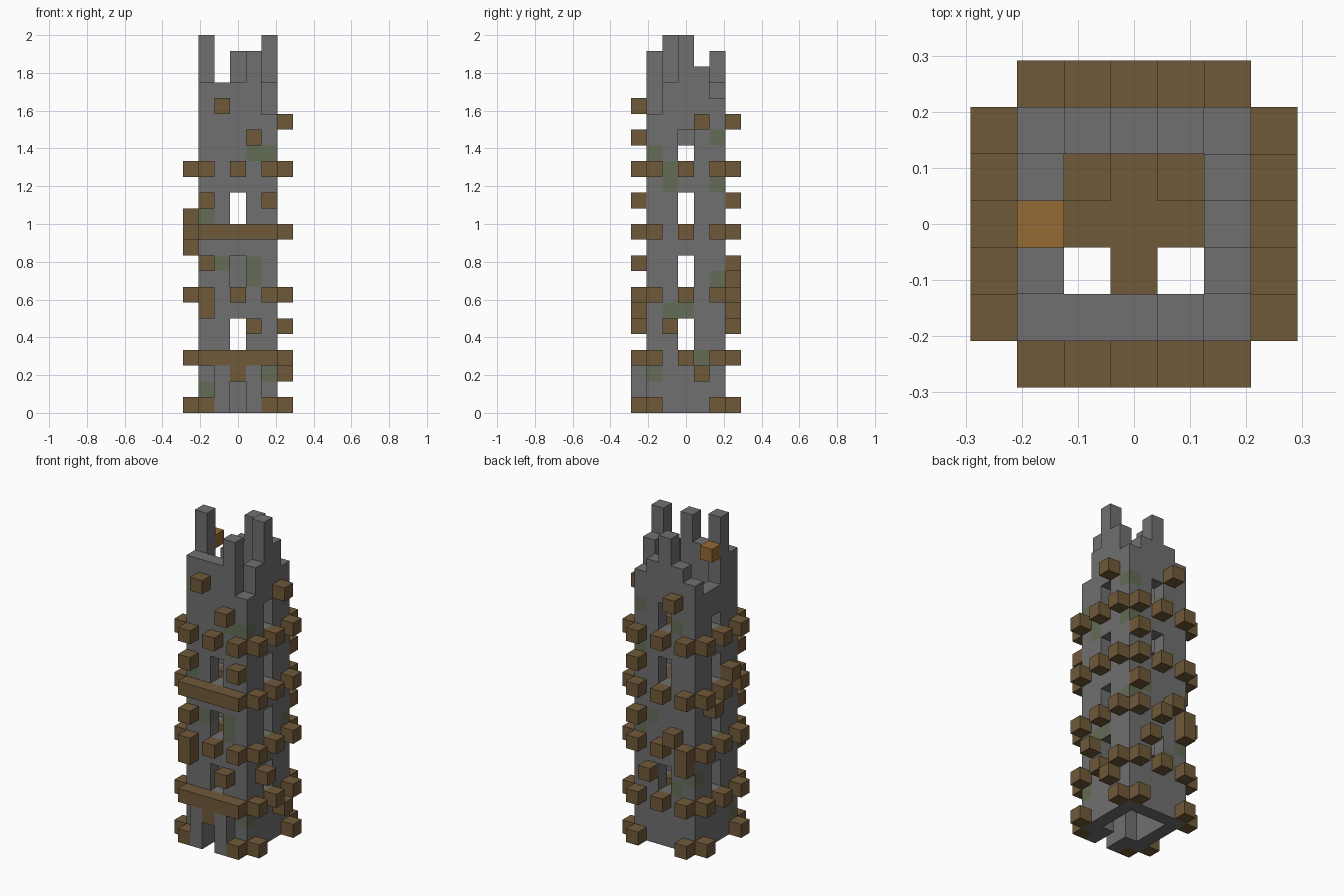
import bpy
import bmesh
from mathutils import Vector

cube = bpy.data.objects.get("Cube")
if cube:
    bpy.data.objects.remove(cube, do_unlink=True)

U = 1 / 12  # block size


def material(name, rgb):
    m = bpy.data.materials.new(name)
    m.use_nodes = True
    m.diffuse_color = (*rgb, 1)
    bsdf = next(n for n in m.node_tree.nodes if n.type == 'BSDF_PRINCIPLED')
    bsdf.inputs["Base Color"].default_value = (*rgb, 1)
    bsdf.inputs["Roughness"].default_value = 0.9
    return m


STONE = material("grey stone", (0.162, 0.162, 0.162))
MOSS = material("mossy stone", (0.127, 0.150, 0.093))
WOOD = material("brown wood", (0.162, 0.100, 0.041))
LAMP = material("orange lamp", (0.300, 0.145, 0.034))

DIRS = [Vector(d) for d in ((1, 0, 0), (-1, 0, 0), (0, 1, 0),
                            (0, -1, 0), (0, 0, 1), (0, 0, -1))]


def build(name, cells, solid, mats, moss=()):
    """Make one mesh from block cells, leaving out faces hidden by neighbours."""
    bm = bmesh.new()
    for c in sorted(cells):
        centre = Vector((c[0], c[1], c[2] + 0.5))
        for d in DIRS:
            if (c[0] + int(d.x), c[1] + int(d.y), c[2] + int(d.z)) in solid:
                continue
            a = Vector((d.y, d.z, d.x))
            b = d.cross(a)
            corners = [centre + (d + s * a + t * b) / 2
                       for s, t in ((-1, -1), (1, -1), (1, 1), (-1, 1))]
            face = bm.faces.new([bm.verts.new(p * U) for p in corners])
            face.material_index = 1 if c in moss else 0
    bmesh.ops.remove_doubles(bm, verts=bm.verts, dist=U / 100)
    mesh = bpy.data.meshes.new(name)
    bm.to_mesh(mesh)
    bm.free()
    for m in mats:
        mesh.materials.append(m)
    obj = bpy.data.objects.new(name, mesh)
    bpy.context.collection.objects.link(obj)
    return obj


# Hollow square wall with a ruined, uneven top
heights = {(x, y): 21 for x in range(-2, 3) for y in range(-2, 3)
           if max(abs(x), abs(y)) == 2}
heights.update({(-2, -1): 24, (-2, 0): 19, (-2, 1): 19, (2, 0): 24, (2, 1): 22,
                (2, -2): 19, (2, 2): 20, (-2, 2): 20, (1, -2): 23, (0, 2): 23})
wall = {(x, y, k) for (x, y), h in heights.items() for k in range(h)}

# Window slots and doorway
slots = {(2, 0): (4, 5, 8, 9, 12, 13, 16, 17), (-2, 0): (4, 5, 8, 9, 12, 13, 16),
         (0, -2): (0, 1, 4, 5, 8, 9, 12, 13), (0, 2): (4, 5, 12, 13, 16, 17)}
for (x, y), layers in slots.items():
    wall -= {(x, y, k) for k in layers}

# Stone door posts
posts = {(x, -3, k) for x in (-1, 1) for k in range(3)}

# Beam ends repeated on every side at each floor level
FLOORS = (3, 7, 11, 15)
beam_ends = set()
for k in (0,) + FLOORS:
    for i in ((-2, 2) if k == 0 else (-2, 0, 2)):
        beam_ends |= {(i, -3, k), (i, 3, k), (-3, i, k), (3, i, k)}

# Full beams and door lintel on the front
front_beams = {(x, -3, k) for x in range(-2, 3) for k in (3, 11)}
front_beams.add((0, -3, 2))
beam_ends -= front_beams

# Loose wooden blocks, as (place along the wall, layer)
front_studs = {(x, -3, k) for x, k in ((1, 5), (-2, 6), (-2, 9), (-2, 13),
                                       (2, 13), (1, 17), (-1, 19))}
back_studs = {(x, 3, k) for x, k in ((1, 5), (-2, 6), (-1, 8), (2, 9),
                                     (2, 13), (-1, 18))}
left_studs = {(3, y, k) for y, k in ((1, 2), (-1, 5), (1, 18))}
right_studs = {(-3, y, k) for y, k in ((1, 10), (-1, 12))}

# Cross-shaped floors inside, one with two filled corners
floors = {(x, y, k) for k in FLOORS for x in (-1, 0, 1) for y in (-1, 0, 1)
          if x == 0 or y == 0}
floors |= {(-1, 1, 11), (1, 1, 11)}

lamp = {(-2, 0, 21)}

# Mossy blocks on each side
moss = {(x, -2, k) for x, k in ((1, 16), (2, 16), (-2, 12), (-1, 9), (1, 9),
                                (1, 8), (2, 2), (-2, 1))}
moss |= {(2, y, k) for y, k in ((-2, 16), (-1, 15), (-1, 14), (2, 17), (2, 14),
                                (2, 8), (-1, 6), (0, 6), (1, 3), (-2, 2))}
moss |= {(x, 2, k) for x, k in ((-1, 16), (1, 9), (-1, 4), (-2, 5))}

parts = {
    "tower_wall": (wall, (STONE, MOSS)),
    "door_posts": (posts, (STONE,)),
    "beam_ends": (beam_ends, (WOOD,)),
    "front_beams": (front_beams, (WOOD,)),
    "front_studs": (front_studs, (WOOD,)),
    "back_studs": (back_studs, (WOOD,)),
    "left_studs": (left_studs, (WOOD,)),
    "right_studs": (right_studs, (WOOD,)),
    "inner_floors": (floors, (WOOD,)),
    "lamp": (lamp, (LAMP,)),
}
solid = set().union(*(cells for cells, _ in parts.values()))
for name, (cells, mats) in parts.items():
    build(name, cells, solid, mats, moss if len(mats) > 1 else ())
